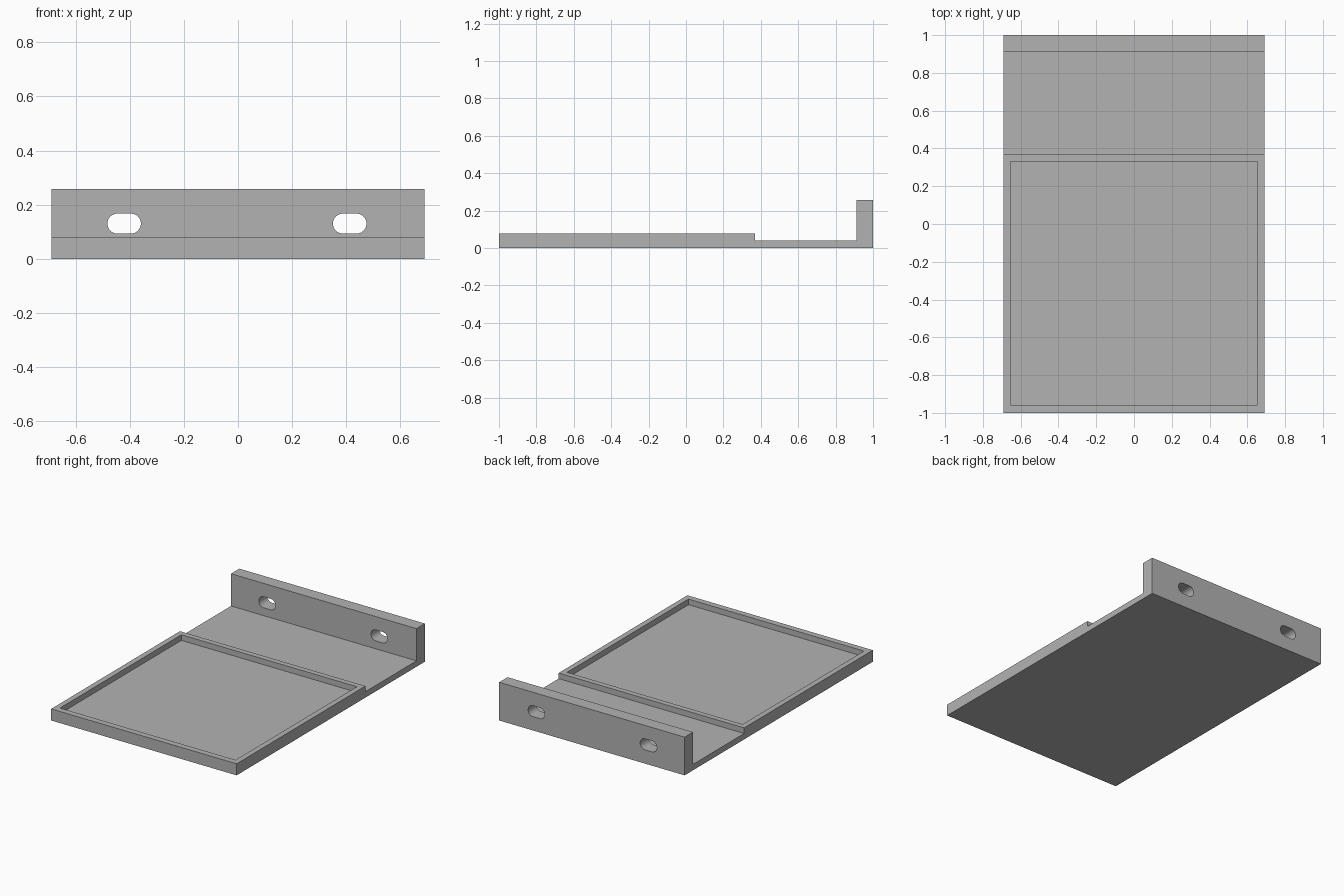
import bpy, bmesh, math
from mathutils import Vector

cube = bpy.data.objects.get("Cube")
if cube:
    bpy.data.objects.remove(cube, do_unlink=True)

# Main sizes
HALF_W = 0.69
FLOOR, RIM, TOP = 0.04, 0.078, 0.257
RIM_BACK, WALL_FRONT = 0.368, 0.911
LIP = 0.037

grey = bpy.data.materials.new("plain_grey")
grey.use_nodes = True
colour = (0.45, 0.45, 0.45, 1)
grey.diffuse_color = colour
grey.node_tree.nodes["Principled BSDF"].inputs["Base Color"].default_value = colour


def prism(name, outline, direction):
    """Extrude a closed 3D outline along a direction."""
    bm = bmesh.new()
    face = bm.faces.new([bm.verts.new(p) for p in outline])
    moved = bmesh.ops.extrude_face_region(bm, geom=[face])["geom"]
    bmesh.ops.translate(bm, vec=Vector(direction),
                        verts=[g for g in moved if isinstance(g, bmesh.types.BMVert)])
    bmesh.ops.recalc_face_normals(bm, faces=bm.faces)
    mesh = bpy.data.meshes.new(name)
    bm.to_mesh(mesh)
    bm.free()
    mesh.materials.append(grey)
    obj = bpy.data.objects.new(name, mesh)
    bpy.context.collection.objects.link(obj)
    return obj


def cut(target, cutter):
    """Subtract the cutter, then remove it."""
    cutter.hide_render = True
    mod = target.modifiers.new("cut", 'BOOLEAN')
    mod.operation, mod.solver, mod.object = 'DIFFERENCE', 'EXACT', cutter
    bpy.context.view_layer.objects.active = target
    bpy.ops.object.modifier_apply(modifier=mod.name)
    bpy.data.objects.remove(cutter, do_unlink=True)


# Body: side profile with raised tray block, thin floor and upright back wall
profile = [(-1, 0), (1, 0), (1, TOP), (WALL_FRONT, TOP), (WALL_FRONT, FLOOR),
           (RIM_BACK, FLOOR), (RIM_BACK, RIM), (-1, RIM)]
body = prism("tray_with_back_wall", [(-HALF_W, y, z) for y, z in profile],
             (2 * HALF_W, 0, 0))

# Tray recess, leaving a narrow lip on all four sides
x, y0, y1 = HALF_W - LIP, -1 + LIP + 0.004, RIM_BACK - LIP
cut(body, prism("recess_cutter",
                [(-x, y0, FLOOR), (x, y0, FLOOR), (x, y1, FLOOR), (-x, y1, FLOOR)],
                (0, 0, 0.2)))

# Two rounded mounting slots through the back wall
RADIUS, HALF_STRAIGHT, SLOT_Z, STEPS = 0.037, 0.025, 0.13, 16
for centre in (-0.421, 0.413):
    outline = []
    for side in (1, -1):
        for i in range(STEPS + 1):
            a = math.pi * (i / STEPS - 0.5)
            outline.append((centre + side * (HALF_STRAIGHT + RADIUS * math.cos(a)), 0.8,
                            SLOT_Z + side * RADIUS * math.sin(a)))
    cut(body, prism("slot_cutter", outline, (0, 0.4, 0)))

# Smooth slot ends, crisp edges elsewhere
bpy.ops.object.select_all(action='DESELECT')
body.select_set(True)
bpy.context.view_layer.objects.active = body
bpy.ops.object.shade_smooth_by_angle(angle=math.radians(30))
